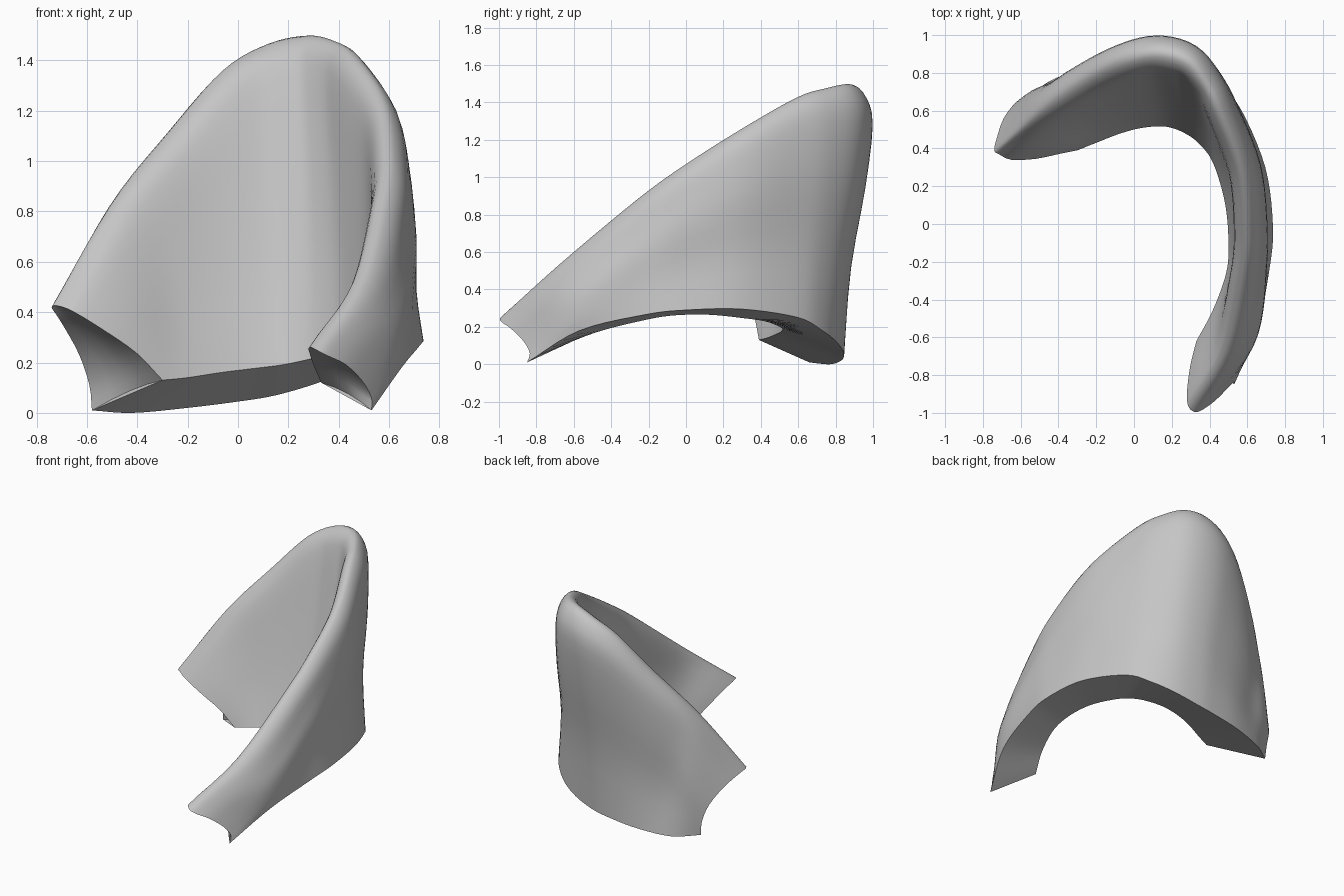
import bpy, bmesh, math
from mathutils import Vector as V

if "Cube" in bpy.data.objects:
    bpy.data.objects.remove(bpy.data.objects["Cube"])

# Stations along the collar, left end to front right end:
# outer bottom, rim crest, inner bottom
OUTER = [(-.58, .66, .01), (-.42, .77, 0), (-.2, .83, .02), (0, .845, .045), (.15, .84, .07),
         (.32, .805, .12), (.46, .73, .18), (.57, .6, .25), (.695, .3, .295), (.735, 0, .29),
         (.72, -.22, .265), (.65, -.57, .18), (.53, -.85, .01)]
RIM = [(-.74, .39, .42), (-.505, .59, .825), (-.27, .755, 1.12), (-.06, .865, 1.36), (.12, .91, 1.465),
       (.28, .87, 1.498), (.385, .745, 1.475), (.46, .59, 1.425), (.57, .3, 1.26), (.6, 0, 1.07),
       (.585, -.25, .89), (.5, -.67, .54), (.32, -.99, .25)]
INNER = [(-.3, .39, .13), (-.2, .43, .14), (-.07, .48, .16), (.05, .51, .175), (.17, .515, .19),
         (.27, .48, .21), (.35, .42, .23), (.42, .32, .245), (.48, .12, .265), (.5, -.08, .26),
         (.49, -.25, .23), (.42, -.45, .18), (.33, -.62, .12)]
# Outlines of the two end faces, outer bottom over the tip to inner bottom
LEFT_END = [(-.58, .66, .01), (-.59, .665, .11), (-.63, .64, .23), (-.69, .56, .34), (-.725, .46, .395),
            (-.74, .39, .42), (-.715, .37, .425), (-.65, .34, .4), (-.52, .345, .32), (-.4, .37, .235),
            (-.3, .39, .13)]
RIGHT_END = [(.53, -.85, .01), (.53, -.835, .06), (.495, -.87, .125), (.43, -.935, .19), (.36, -.985, .225),
             (.32, -.995, .245), (.29, -.97, .26), (.28, -.92, .255), (.285, -.84, .235), (.3, -.74, .19),
             (.33, -.62, .12)]
UP = V((0, 0, 1))


def smooth(pts, steps):
    """Catmull-Rom curve through the points."""
    pts = [V(p) for p in pts]
    p = [2 * pts[0] - pts[1]] + pts + [2 * pts[-1] - pts[-2]]
    out = []
    for i in range(1, len(p) - 2):
        a, b, c, d = p[i - 1:i + 3]
        for k in range(steps):
            t = k / steps
            out.append(.5 * (2 * b + (c - a) * t + (2 * a - 5 * b + 4 * c - d) * t * t
                             + (3 * b - a - 3 * c + d) * t ** 3))
    return out + [pts[-1]]


outer, rim, inner = (smooth(c, 5) for c in (OUTER, RIM, INNER))
last = len(rim) - 1


def ease(x):
    x = max(0, min(1, x))
    return x * x * (3 - 2 * x)


def section(i):
    """Cross-section: up the outer wall, over the rounded rim, down the inner wall."""
    o, r, n = outer[i], rim[i], inner[i]
    t = rim[min(i + 1, last)] - rim[max(i - 1, 0)]
    out = V((-t.y, t.x, 0)).normalized()
    f = .45 + .55 * ease(min(i, last - i) / 9)      # rim thins toward both ends
    wide = 1 - ease((i - 22) / 10)                  # rim rolls further inward on the left
    flare = -.03 + .048 * ease((last - i) / 18)     # outer wall bulges at the front
    s = r + (out * .088 - UP * .19) * f
    q = r - (out * (.07 + .045 * wide) + UP * .16) * f
    return [o,
            o.lerp(s, .38) - out * flare,
            o.lerp(s, .74) + out * (.012 - flare * .4),
            s,
            r + (out * .06 - UP * .06) * f,
            r,
            r - (out * (.048 + .022 * wide) + UP * .045) * f,
            q,
            q.lerp(n, .3) + out * .008 * f,
            q.lerp(n, .65) + out * .012 * f,
            n]


def blended(i):
    """Cross-section eased into the outline of the nearer end."""
    pts = section(i)
    for end, row, dist, span in ((LEFT_END, 0, i, 8), (RIGHT_END, last, last - i, 11)):
        w = 1 - ease(dist / span)
        if w > 0:
            pts = [p + (V(e) - b) * w for p, e, b in zip(pts, end, section(row))]
    return smooth(pts, 3)


bm = bmesh.new()
rows = [[bm.verts.new(p) for p in blended(i)] for i in range(last + 1)]
m = len(rows[0])
# walls and underside
for a, b in zip(rows, rows[1:]):
    for j in range(m):
        k = (j + 1) % m
        bm.faces.new((a[j], a[k], b[k], b[j]))
# hollowed end faces, ruled across from the outer edge to the inner edge
for row, nxt in ((rows[0], rows[3]), (rows[-1], rows[-4])):
    inward = sum(((q.co - p.co) for p, q in zip(row, nxt)), V()).normalized()
    half = m // 2
    strips = []
    for j in range(half):
        a, b = row[j], row[m - 1 - j]
        dip = .06 * (a.co - b.co).length
        mids = [bm.verts.new(a.co.lerp(b.co, t) + inward * dip * 4 * t * (1 - t))
                for t in (.25, .5, .75)]
        strips.append([a] + mids + [b])
    for p, q in zip(strips, strips[1:]):
        for k in range(4):
            bm.faces.new((p[k], p[k + 1], q[k + 1], q[k]))
    bm.faces.new(strips[-1] + [row[half]])
    bm.faces.new(strips[0])
bmesh.ops.recalc_face_normals(bm, faces=bm.faces)
mesh = bpy.data.meshes.new("collar")
bm.to_mesh(mesh)
bm.free()
collar = bpy.data.objects.new("collar", mesh)
bpy.context.collection.objects.link(collar)

grey = bpy.data.materials.new("plain grey")
grey.diffuse_color = (.56, .56, .56, 1)
grey.use_nodes = True
grey.node_tree.nodes["Principled BSDF"].inputs["Base Color"].default_value = grey.diffuse_color
mesh.materials.append(grey)
bpy.context.view_layer.objects.active = collar
collar.select_set(True)
bpy.ops.object.shade_smooth_by_angle(angle=math.radians(40))
